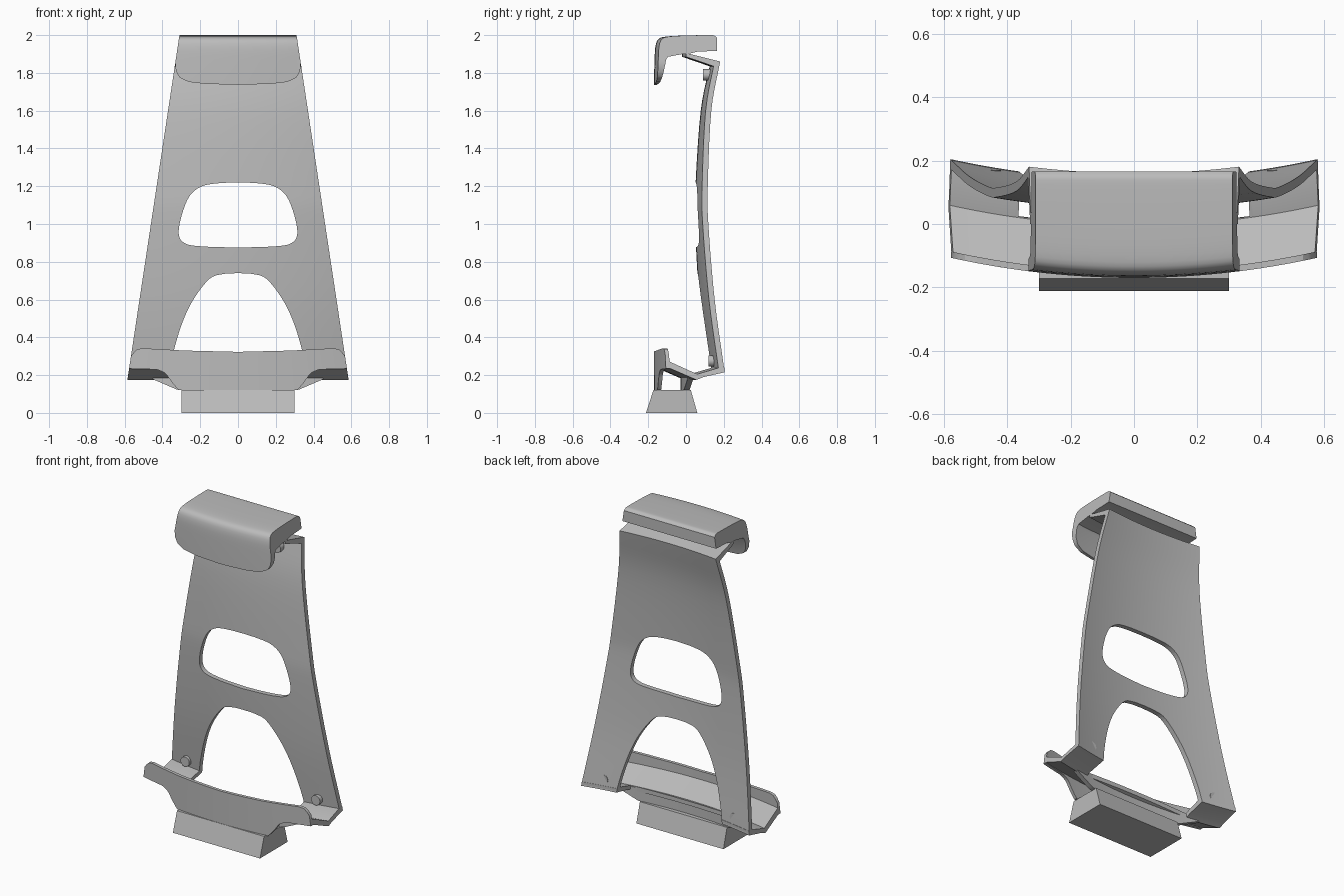
import bpy, bmesh, math
from mathutils import Vector

if "Cube" in bpy.data.objects:
    bpy.data.objects.remove(bpy.data.objects["Cube"])

grey = bpy.data.materials.new("light_grey")
grey.use_nodes = True
GREY = (0.5, 0.5, 0.5, 1)
grey.diffuse_color = GREY
grey.node_tree.nodes["Principled BSDF"].inputs["Base Color"].default_value = GREY


def half_width(z):
    return 0.31 + 0.151 * (2 - z)


def bow(x, y):
    return y + 0.19 * x * x


def hood_bow(x, y):
    return y + 0.19 * x * x * max(0, min(1, (0.16 - y) / 0.3))


def interp(t, table):
    for (a, u), (b, v) in zip(table, table[1:]):
        if t <= b:
            return u + (v - u) * (t - a) / (b - a)
    return table[-1][1]


def finish(name, bm, smooth=True):
    bmesh.ops.recalc_face_normals(bm, faces=bm.faces)
    me = bpy.data.meshes.new(name)
    bm.to_mesh(me)
    bm.free()
    ob = bpy.data.objects.new(name, me)
    bpy.context.collection.objects.link(ob)
    me.materials.append(grey)
    if smooth:
        smooth_object(ob)
    return ob


def smooth_object(ob):
    bpy.ops.object.select_all(action='DESELECT')
    ob.select_set(True)
    bpy.context.view_layer.objects.active = ob
    bpy.ops.object.shade_smooth_by_angle(angle=math.radians(30))


def loft(name, section, reach=1, steps=48, bend=bow):
    """Sweep a closed (y, z) section across the tapering width."""
    bm = bmesh.new()
    rings = []
    for i in range(steps + 1):
        t = reach * (2 * i / steps - 1)
        ring = []
        for y, z in section(abs(t)):
            x = t * half_width(z)
            ring.append(bm.verts.new((x, bend(x, y), z)))
        rings.append(ring)
    n = len(rings[0])
    for a, b in zip(rings, rings[1:]):
        for j in range(n):
            k = (j + 1) % n
            bm.faces.new((a[j], a[k], b[k], b[j]))
    bm.faces.new(rings[0])
    bm.faces.new(rings[-1])
    return finish(name, bm)


def smooth_path(points, steps=5):
    """Catmull-Rom curve through the points."""
    p = [Vector(q) for q in points]
    p = [2 * p[0] - p[1]] + p + [2 * p[-1] - p[-2]]
    out = []
    for a, b, c, d in zip(p, p[1:], p[2:], p[3:]):
        for i in range(steps):
            t = i / steps
            out.append(0.5 * (2 * b + (c - a) * t + (2 * a - 5 * b + 4 * c - d) * t * t
                              + (3 * b - a - 3 * c + d) * t ** 3))
    return [tuple(v) for v in out] + [tuple(points[-1])]


def prism(name, half, y0, y1):
    """Extrude a mirrored (x, z) half outline along y."""
    outline = half + [(-x, z) for x, z in reversed(half) if x > 0.001]
    bm = bmesh.new()
    face = bm.faces.new([bm.verts.new((x, y0, z)) for x, z in outline])
    new = bmesh.ops.extrude_face_region(bm, geom=[face])["geom"]
    verts = [v for v in new if isinstance(v, bmesh.types.BMVert)]
    bmesh.ops.translate(bm, verts=verts, vec=(0, y1 - y0, 0))
    ob = finish(name, bm, False)
    ob.hide_render = True
    return ob


def cut(ob, cutter):
    mod = ob.modifiers.new("opening", 'BOOLEAN')
    mod.operation = 'DIFFERENCE'
    mod.solver = 'EXACT'
    mod.object = cutter
    bpy.context.view_layer.objects.active = ob
    bpy.ops.object.modifier_apply(modifier=mod.name)


# Back panel with the hinge flange at its top
back = smooth_path([(0.141, 0.215), (0.1, 0.6), (0.078, 1.0), (0.08, 1.2),
                    (0.108, 1.6), (0.16, 1.86)])
front = [(y - 0.03, z) for y, z in reversed(back[:-1])]
panel_section = back + [(-0.02, 1.905), (-0.02, 1.885), (0.125, 1.835)] + front
panel = loft("back_panel", lambda t: panel_section)

# Tray: feet, groove, sloping floor and upright front lip
LIP_TOP = [(0, 0.323), (0.5, 0.33), (0.9, 0.342), (0.96, 0.336), (1, 0.3)]
LIP_BOTTOM = [(0, 0.12), (0.53, 0.12), (0.6, 0.165), (0.66, 0.21), (0.74, 0.23), (1, 0.234)]


def tray_section(t):
    top, bottom = interp(t, LIP_TOP), interp(t, LIP_BOTTOM)
    return [(0.14, 0.215), (0.14, 0.24), (0.115, 0.24), (-0.005, 0.205), (-0.15, 0.272),
            (-0.15, top), (-0.17, top), (-0.17, bottom), (-0.15, bottom),
            (-0.15, 0.236), (-0.01, 0.175), (0.03, 0.19)]


tray = loft("tray", tray_section, steps=80)

# Openings in the panel and between the feet
window = smooth_path([(0, 1.22), (0.1, 1.216), (0.19, 1.2), (0.255, 1.15), (0.297, 1.05),
                      (0.314, 0.95), (0.285, 0.9), (0.2, 0.882), (0, 0.875)])
arch = smooth_path([(0, 0.74), (0.08, 0.735), (0.15, 0.71), (0.23, 0.61), (0.29, 0.49),
                    (0.34, 0.33), (0.365, 0.2), (0.365, 0.1)]) + [(0, 0.1)]
window_cutter = prism("window_cutter", window, -0.1, 0.4)
arch_cutter = prism("arch_cutter", arch, 0.02, 0.4)
cut(panel, window_cutter)
cut(panel, arch_cutter)
cut(tray, arch_cutter)
for cutter in (window_cutter, arch_cutter):
    bpy.data.objects.remove(cutter)
smooth_object(panel)
smooth_object(tray)

# Rear skirt that joins the tray to the base
SKIRT = [(0, 0.12), (0.53, 0.12), (0.77, 0.178)]


def skirt_section(t):
    z = interp(t, SKIRT)
    return [(-0.03, z), (0.0, z), (0.0, 0.2), (-0.03, 0.2)]


loft("tray_skirt", skirt_section, reach=0.77)

# Hood with a front flap that rounds off at its lower corners
FLAP = [(0, 1.737), (0.5, 1.742), (0.75, 1.752), (0.9, 1.775), (0.97, 1.81), (1, 1.85)]


def hood_section(t):
    z = interp(t, FLAP)
    s = (1.885 - z) / 0.145
    roof = smooth_path([(-0.167, 1.87), (-0.162, 1.94), (-0.145, 1.98), (-0.1, 1.993),
                        (0, 1.998), (0.12, 2.0), (0.15, 1.997), (0.165, 1.985)], 3)
    return [(-0.17, z)] + roof + [(0.165, 1.917), (0.05, 1.912), (0.0, 1.9), (-0.03, 1.9),
                                  (-0.115, 1.885), (-0.125, 1.87), (-0.122 - 0.03 * s, z)]


loft("hood", hood_section, steps=64, bend=hood_bow)

# Tapered base block
bm = bmesh.new()
bmesh.ops.create_cube(bm, size=1)
for v in bm.verts:
    high = v.co.z > 0
    rear = v.co.y > 0
    v.co.x *= 0.6
    v.co.y = (0.025 if rear else -0.172) if high else (0.06 if rear else -0.212)
    v.co.z = 0.122 if high else 0
finish("base", bm, False)

# Round pegs on the front of the panel
for place, x, y, z in (("lower", 0.45, 0.145, 0.275), ("upper", 0.2, 0.115, 1.79)):
    for side, sign in (("left", 1), ("right", -1)):
        bpy.ops.mesh.primitive_cylinder_add(vertices=32, radius=0.03, depth=0.05,
                                            location=(sign * x, y, z),
                                            rotation=(math.pi / 2, 0, 0))
        peg = bpy.context.object
        peg.name = f"{place}_{side}_peg"
        peg.data.materials.append(grey)
        smooth_object(peg)
